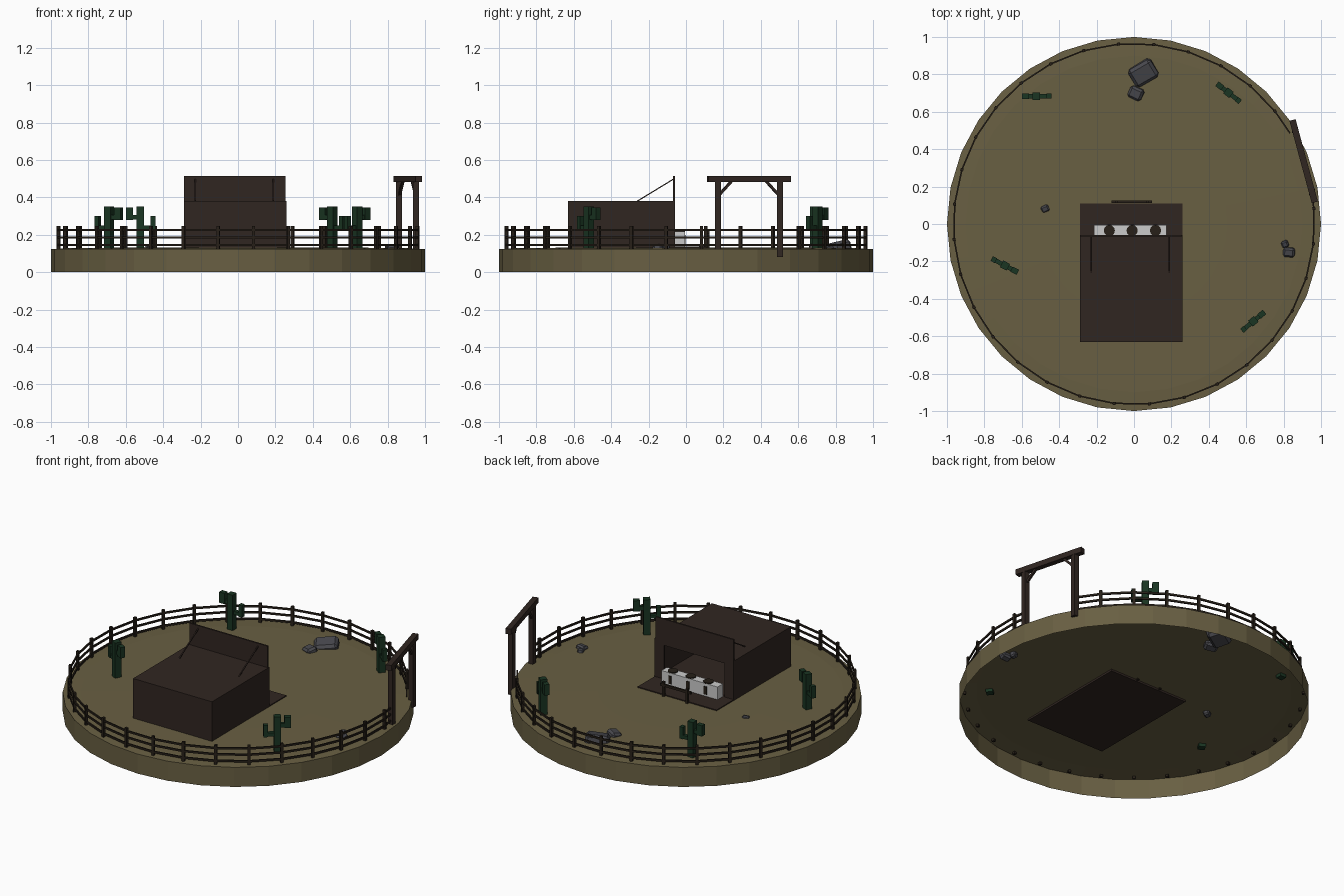
import bpy, bmesh, math
from mathutils import Matrix, Vector

if "Cube" in bpy.data.objects:
    bpy.data.objects.remove(bpy.data.objects["Cube"])


def material(name, r, g, b):
    m = bpy.data.materials.new(name)
    m.diffuse_color = (r, g, b, 1)
    m.use_nodes = True
    m.node_tree.nodes["Principled BSDF"].inputs["Base Color"].default_value = m.diffuse_color
    return m


SAND = material("sand", .14, .115, .055)
WOOD = material("dark_wood", .03, .019, .015)
FENCE = material("fence_wood", .02, .014, .009)
GREEN = material("cactus_green", .01, .035, .016)
STONE = material("stone", .065, .065, .075)
WHITE = material("white", .8, .8, .8)


def finish(bm, name, mat):
    me = bpy.data.meshes.new(name)
    bm.to_mesh(me)
    bm.free()
    me.materials.append(mat)
    ob = bpy.data.objects.new(name, me)
    bpy.context.collection.objects.link(ob)
    return ob


def add_box(bm, x0, x1, y0, y1, z0, z1):
    c = ((x0 + x1) / 2, (y0 + y1) / 2, (z0 + z1) / 2)
    m = Matrix.Translation(c) @ Matrix.Diagonal((x1 - x0, y1 - y0, z1 - z0, 1))
    bmesh.ops.create_cube(bm, size=1, matrix=m)


def add_beam(bm, a, b, w, h):
    # square bar from a to b, width w sideways and h upwards
    a, b = Vector(a), Vector(b)
    d = (b - a).normalized()
    side = d.cross(Vector((0, 0, 1)))
    side = side.normalized() if side.length > 1e-4 else Vector((1, 0, 0))
    up = side.cross(d)
    rot = Matrix((d, side, up)).transposed().to_4x4()
    m = Matrix.Translation((a + b) / 2) @ rot @ Matrix.Diagonal(((b - a).length, w, h, 1))
    bmesh.ops.create_cube(bm, size=1, matrix=m)


def boxes(name, mat, *dims):
    bm = bmesh.new()
    for d in dims:
        add_box(bm, *d)
    return finish(bm, name, mat)


# Round ground: skirt and gently domed top, open underneath
bm = bmesh.new()
N = 32
rings = []
for r, z in ((1, 0), (1, .123), (.9, .129), (.5, .132)):
    rings.append([bm.verts.new((r * math.cos(i * math.tau / N), r * math.sin(i * math.tau / N), z))
                  for i in range(N)])
for lo, hi in zip(rings, rings[1:]):
    for i in range(N):
        j = (i + 1) % N
        bm.faces.new((lo[i], lo[j], hi[j], hi[i]))
bm.faces.new(rings[-1])
finish(bm, "ground", SAND)

# Shed: hollow box, open towards the back, with plank floor
L, R, F, B = -.29, .26, -.63, -.06
boxes("shed_walls", WOOD,
      (L, L + .012, F, B, .125, .38), (R - .012, R, F, B, .125, .38),
      (L, R, F, F + .012, .125, .38), (L, R, F, B, .368, .38),
      (L, L + .065, B - .012, B, .125, .38), (R - .065, R, B - .012, B, .125, .38),
      (L, R, B - .012, B, .35, .38))
boxes("shed_floor", WOOD, (L, R, F, .11, .12, .138))

# False facade and its two props
boxes("facade_board", WOOD, (L, R - .005, B - .01, B, .378, .515))
bm = bmesh.new()
for x in (-.228, .188):
    add_beam(bm, (x, -.26, .38), (x, B - .006, .498), .007, .006)
finish(bm, "facade_props", WOOD)

# White counter with three dark discs on top and slats on its face
boxes("counter", WHITE, (-.215, .175, -.06, -.006, .138, .218))
bm = bmesh.new()
for x in (-.132, -.01, .115):
    bmesh.ops.create_cone(bm, cap_ends=True, segments=12, radius1=.03, radius2=.03, depth=.008,
                          matrix=Matrix.Translation((x, -.035, .22)))
    add_box(bm, x - .01, x + .01, -.008, -.002, .15, .2)
finish(bm, "counter_discs", FENCE)

# Hitching rail
boxes("hitching_rail", FENCE,
      (-.12, .095, .113, .125, .195, .21),
      (-.1, -.085, .112, .126, .125, .225), (.065, .08, .112, .126, .125, .225))

# Gate: two posts, top beam and angled braces
GA, GB = Vector((.952, .17, 0)), Vector((.862, .502, 0))
u = (GB - GA).normalized()
Z = Vector((0, 0, 1))
bm = bmesh.new()
for p, s in ((GA, 1), (GB, -1)):
    add_beam(bm, p + Z * .08, p + Z * .485, .032, .032)
    add_beam(bm, p + Z * .405, p + u * s * .075 + Z * .485, .014, .014)
add_beam(bm, GA - u * .056 + Z * .498, GB + u * .056 + Z * .498, .034, .034)
finish(bm, "gate", WOOD)


# Fence: posts around the rim and three rails, broken at the gate
def rim(deg, z):
    t = math.radians(deg)
    return Vector((.965 * math.cos(t), .965 * math.sin(t), z))


angles = [38.7 + 11.25 * k for k in range(30)]
bm = bmesh.new()
for a in angles:
    m = Matrix.Translation(rim(a, .178)) @ Matrix.Rotation(math.radians(a), 4, 'Z')
    bmesh.ops.create_cube(bm, size=1, matrix=m @ Matrix.Diagonal((.016, .016, .136, 1)))
finish(bm, "fence_posts", FENCE)
bm = bmesh.new()
stops = [30.2] + angles + [370.1]
for z in (.145, .186, .225):
    for a, b in zip(stops, stops[1:]):
        add_beam(bm, rim(a, z), rim(b, z), .008, .012)
finish(bm, "fence_rails", FENCE)

# Cacti: trunk with one high and one low arm
for i, (x, y, deg) in enumerate(((-.522, .684, 0), (.505, .702, -38), (-.69, -.222, 152), (.638, -.52, 220))):
    ob = boxes("cactus_%d" % (i + 1), GREEN,
               (-.02, .02, -.02, .02, .11, .352),
               (-.078, -.04, -.015, .015, .278, .346), (-.045, -.015, -.012, .012, .282, .306),
               (.055, .08, -.014, .014, .225, .3), (.015, .06, -.012, .012, .228, .25))
    ob.location = (x, y, 0)
    ob.rotation_euler.z = math.radians(deg)

# Half-buried chamfered rocks
for i, (x, y, sx, sy, sz, deg) in enumerate((
        (.05, .81, .14, .11, .08, 30), (.012, .70, .078, .066, .06, -25), (.83, -.15, .062, .05, .05, -5),
        (.808, -.105, .036, .036, .05, 20), (-.475, .083, .042, .036, .036, 25))):
    bm = bmesh.new()
    bmesh.ops.create_cube(bm, size=1, matrix=Matrix.Diagonal((sx, sy, sz, 1)))
    bmesh.ops.bevel(bm, geom=bm.edges[:], offset=.2 * min(sx, sy, sz), segments=1, affect='EDGES')
    ob = finish(bm, "rock_%d" % (i + 1), STONE)
    ob.location = (x, y, .123)
    ob.rotation_euler = (.2, -.12, math.radians(deg))
